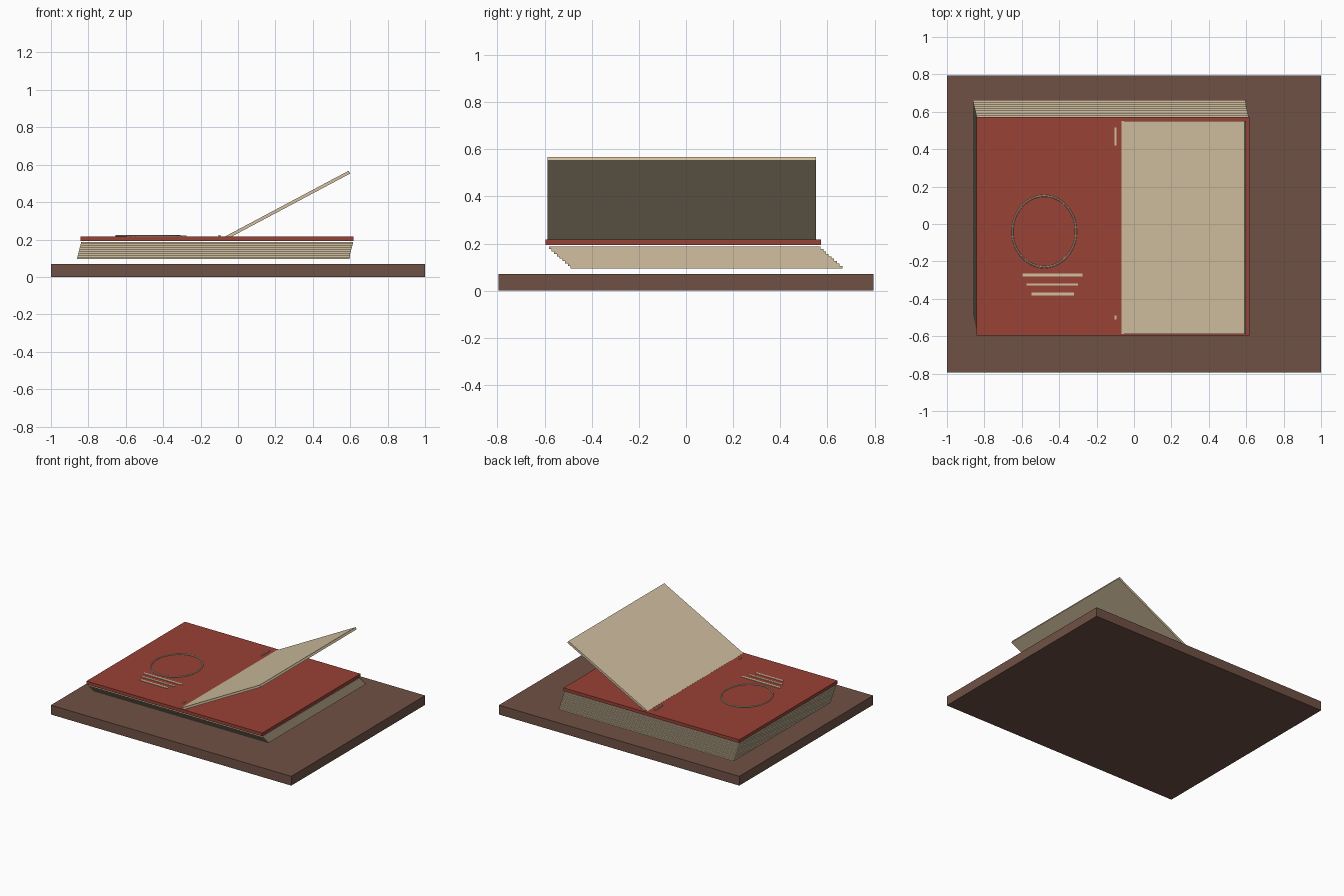
import bpy
import math
from mathutils import Matrix

if "Cube" in bpy.data.objects:
    bpy.data.objects.remove(bpy.data.objects["Cube"], do_unlink=True)


def make_material(name, rgb):
    mat = bpy.data.materials.new(name)
    mat.use_nodes = True
    mat.diffuse_color = (*rgb, 1)
    mat.node_tree.nodes["Principled BSDF"].inputs["Base Color"].default_value = (*rgb, 1)
    return mat


wood = make_material("dark_wood", (0.16, 0.083, 0.06))
red = make_material("red_cover", (0.32, 0.054, 0.037))
paper = make_material("cream_paper", (0.64, 0.52, 0.35))


def box(name, mat, x, y, z):
    """Box from (min, max) pairs on each axis."""
    bpy.ops.mesh.primitive_cube_add(size=1)
    ob = bpy.context.object
    ob.name = name
    spans = (x, y, z)
    size = Matrix.Diagonal([b - a for a, b in spans] + [1])
    ob.data.transform(size)
    ob.location = [(a + b) / 2 for a, b in spans]
    ob.data.materials.append(mat)
    return ob


# Table board
box("board", wood, (-1, 1), (-0.795, 0.795), (0, 0.07))

# Sheared stack of pages
layers = 9
thick = 0.092 / layers
for i in range(layers):
    t = i / (layers - 1)
    dx, dy, z = 0.02 * t, -0.092 * t, 0.095 + i * thick
    box(f"page_{i + 1}", paper, (-0.86 + dx, 0.595 + dx),
        (-0.49 + dy, 0.663 + dy), (z, z + thick))

# Red cover
top = 0.217
box("cover", red, (-0.843, 0.618), (-0.596, 0.572), (0.193, top))

# Raised leaf, hinged near the middle of the cover
leaf = box("raised_leaf", paper, (0, 0.745), (-0.587, 0.552), (-0.017, 0))
leaf.data.transform(Matrix.Translation((0.3725, 0, -0.0085)))
leaf.location.x, leaf.location.z = -0.066, top + 0.001
leaf.rotation_euler.y = -math.radians(28)

# Oval emblem ring
bpy.ops.mesh.primitive_torus_add(major_radius=0.185, minor_radius=0.005,
                                 major_segments=48, minor_segments=8,
                                 location=(-0.48, -0.04, top + 0.003))
ring = bpy.context.object
ring.name = "oval_ring"
ring.scale = (0.92, 1.03, 1)
ring.data.materials.append(paper)
bpy.ops.object.shade_smooth_by_angle()

# Printed bars below the ring
for i, (x0, x1, y, half) in enumerate([(-0.595, -0.275, -0.272, 0.008),
                                       (-0.575, -0.3, -0.323, 0.006),
                                       (-0.547, -0.322, -0.373, 0.008)]):
    box(f"printed_bar_{i + 1}", paper, (x0, x1), (y - half, y + half), (top, top + 0.004))

# Small marks beside the hinge
for name, y in (("back_hinge_mark", (0.42, 0.515)), ("front_hinge_mark", (-0.51, -0.49))):
    box(name, paper, (-0.104, -0.094), y, (top, top + 0.007))
